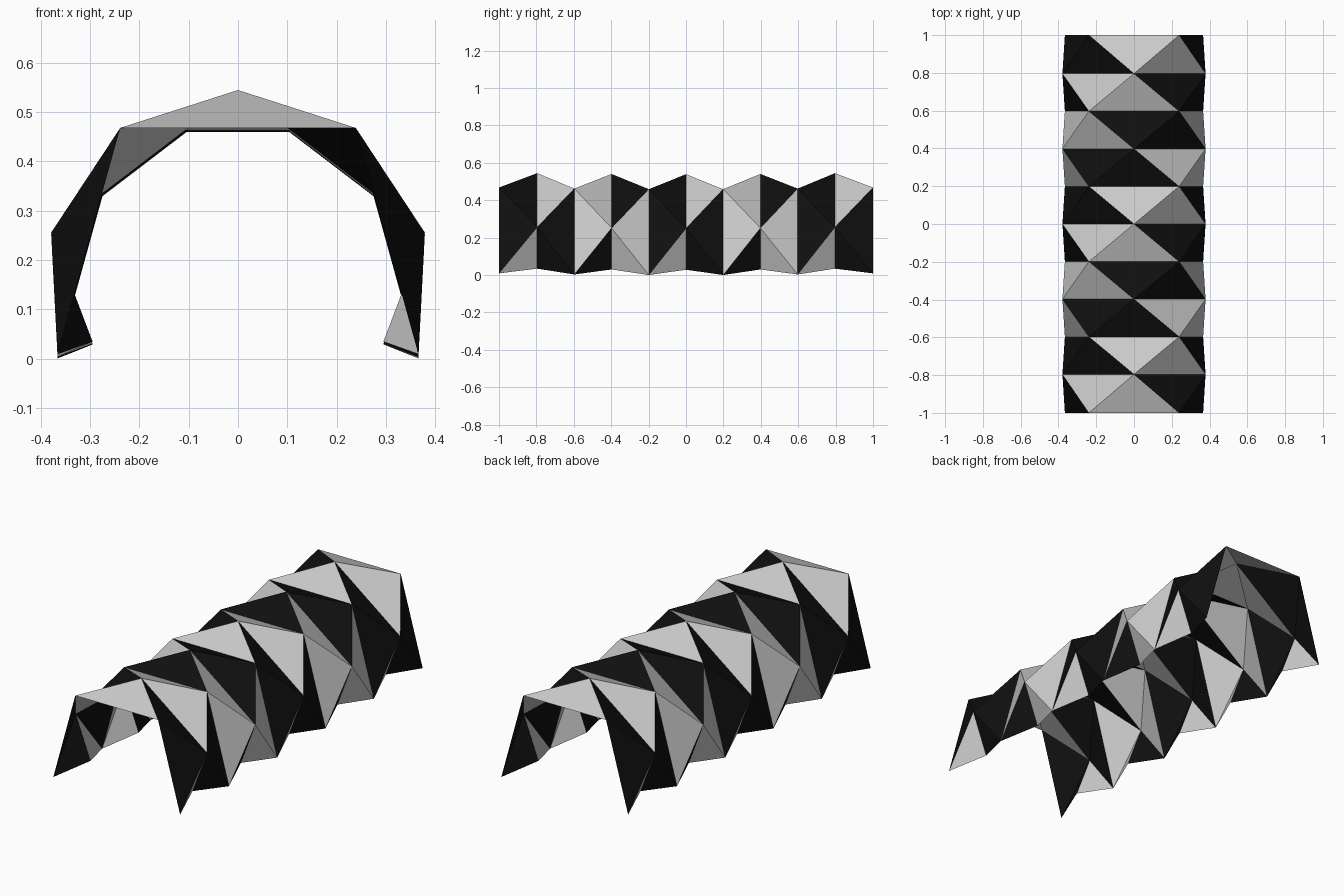
import bpy, bmesh

if "Cube" in bpy.data.objects:
    bpy.data.objects.remove(bpy.data.objects["Cube"])

# Half-profiles (x, z) of the two alternating fold lines, from ridge down to foot
EVEN = [(0.0, 0.539), (0.379, 0.25), (0.295, 0.0285)]   # has a ridge point
ODD = [(0.239, 0.459), (0.366, 0.0)]                    # flat across the top
ROWS = 11


def mirrored(half):
    left = [(-x, z) for x, z in reversed(half) if x > 0]
    return left + half


def build_vault(name):
    bm = bmesh.new()
    rows = []
    for k in range(ROWS):
        y = -1 + 0.2 * k
        lift = 0.009 * y * y            # the ends rise very slightly
        yy = y * 0.995 if abs(y) < 0.9 else y
        profile = mirrored(EVEN if k % 2 else ODD)
        rows.append([bm.verts.new((x, yy, z + lift)) for x, z in profile])

    # Triangulated strips; grey and black panels step round the vault in a helix
    def panel(verts, strip, column):
        face = bm.faces.new(verts)
        face.material_index = 0 if (strip - column) % 4 < 2 else 1

    for k in range(ROWS - 1):
        odd, even = (rows[k], rows[k + 1]) if k % 2 == 0 else (rows[k + 1], rows[k])
        for i in range(len(odd)):
            panel((even[i], even[i + 1], odd[i]), k, 2 * i - 3)
        for i in range(len(odd) - 1):
            panel((odd[i], odd[i + 1], even[i + 1]), k, 2 * i - 2)

    # Face all panels outward
    bmesh.ops.recalc_face_normals(bm, faces=bm.faces[:])
    bm.normal_update()
    top = max(bm.faces, key=lambda f: f.calc_center_median().z)
    if top.normal.z < 0:
        bmesh.ops.reverse_faces(bm, faces=bm.faces[:])

    mesh = bpy.data.meshes.new(name)
    bm.to_mesh(mesh)
    bm.free()
    black = bpy.data.materials.new("black_panel")
    black.diffuse_color = (0.005, 0.005, 0.005, 1)
    black.use_nodes = True
    black.node_tree.nodes["Principled BSDF"].inputs["Base Color"].default_value = black.diffuse_color
    grey = bpy.data.materials.new("grey_panel")     # default grey
    mesh.materials.append(grey)
    mesh.materials.append(black)
    for poly in mesh.polygons:          # keep indices in step with the slots
        poly.use_smooth = False
    obj = bpy.data.objects.new(name, mesh)
    bpy.context.collection.objects.link(obj)
    return obj


build_vault("folded_vault")
